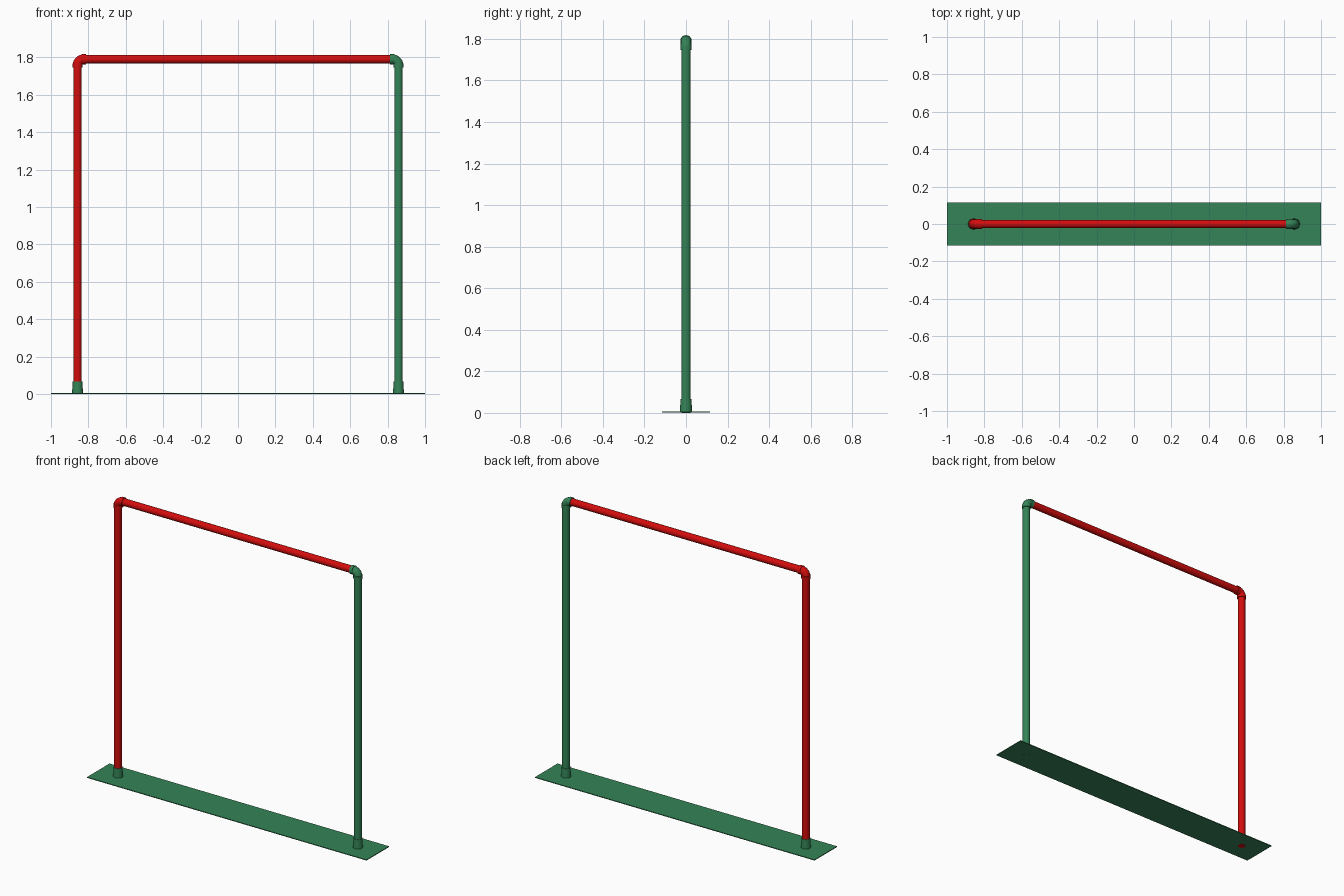
import bpy
import math
from mathutils import Vector

cube = bpy.data.objects.get("Cube")
if cube:
    bpy.data.objects.remove(cube, do_unlink=True)

POST_X, BEAM_Z = 0.858, 1.79
PIPE_R, ELBOW_R, COLLAR_R = 0.0225, 0.0255, 0.0275
BEND = 0.032


def make_material(name, color):
    mat = bpy.data.materials.new(name)
    mat.use_nodes = True
    mat.diffuse_color = color
    mat.node_tree.nodes["Principled BSDF"].inputs["Base Color"].default_value = color
    return mat


green = make_material("green_paint", (0.035, 0.23, 0.095, 1))
red = make_material("red_paint", (0.65, 0.004, 0.004, 1))


def finish(name, mat, smooth=True):
    obj = bpy.context.object
    obj.name = name
    obj.data.materials.append(mat)
    if smooth:
        bpy.ops.object.shade_smooth_by_angle(angle=math.radians(40))
    return obj


def tube(name, start, end, r1, mat, r2=None):
    """Capped round tube between two points, optionally tapered."""
    start, end = Vector(start), Vector(end)
    axis = end - start
    bpy.ops.mesh.primitive_cone_add(
        vertices=32, radius1=r1, radius2=r1 if r2 is None else r2,
        depth=axis.length, location=(start + end) / 2,
        rotation=axis.to_track_quat('Z', 'Y').to_euler())
    return finish(name, mat)


def elbow(name, side, mat):
    """Quarter bend swept along a curve, turned into a mesh."""
    curve = bpy.data.curves.new(name, 'CURVE')
    curve.dimensions = '3D'
    curve.bevel_depth = ELBOW_R
    curve.bevel_resolution = 6
    curve.use_fill_caps = True
    steps = 10
    spline = curve.splines.new('POLY')
    spline.points.add(steps)
    for i, point in enumerate(spline.points):
        a = math.pi / 2 * i / steps
        x = POST_X - BEND + BEND * math.cos(a)
        z = BEAM_Z - BEND + BEND * math.sin(a)
        point.co = (side * x, 0, z, 1)
    obj = bpy.data.objects.new(name, curve)
    bpy.context.collection.objects.link(obj)
    bpy.ops.object.select_all(action='DESELECT')
    obj.select_set(True)
    bpy.context.view_layer.objects.active = obj
    bpy.ops.object.convert(target='MESH')
    finish(name, mat)


# Thin ground plate
bpy.ops.mesh.primitive_cube_add(size=1, location=(0, 0, 0.0035))
bpy.context.object.scale = (2, 0.23, 0.005)
finish("base_plate", green, smooth=False)

# Posts with their sockets, corner bends and collars
for label, side, mat in (("left", 1, green), ("right", -1, red)):
    x = side * POST_X
    tube(label + "_post", (x, 0, 0), (x, 0, BEAM_Z - BEND), PIPE_R, mat)
    tube(label + "_socket", (x, 0, 0.004), (x, 0, 0.066), 0.029, green, 0.0265)
    elbow(label + "_elbow", side, mat)
    tube(label + "_lower_collar", (x, 0, BEAM_Z - 0.044),
         (x, 0, BEAM_Z - 0.024), COLLAR_R, mat)
    tube(label + "_upper_collar", (x - side * 0.024, 0, BEAM_Z),
         (x - side * 0.044, 0, BEAM_Z), COLLAR_R, mat)

# Crossbar
span = POST_X - BEND
tube("crossbar", (-span, 0, BEAM_Z), (span, 0, BEAM_Z), PIPE_R, red)
